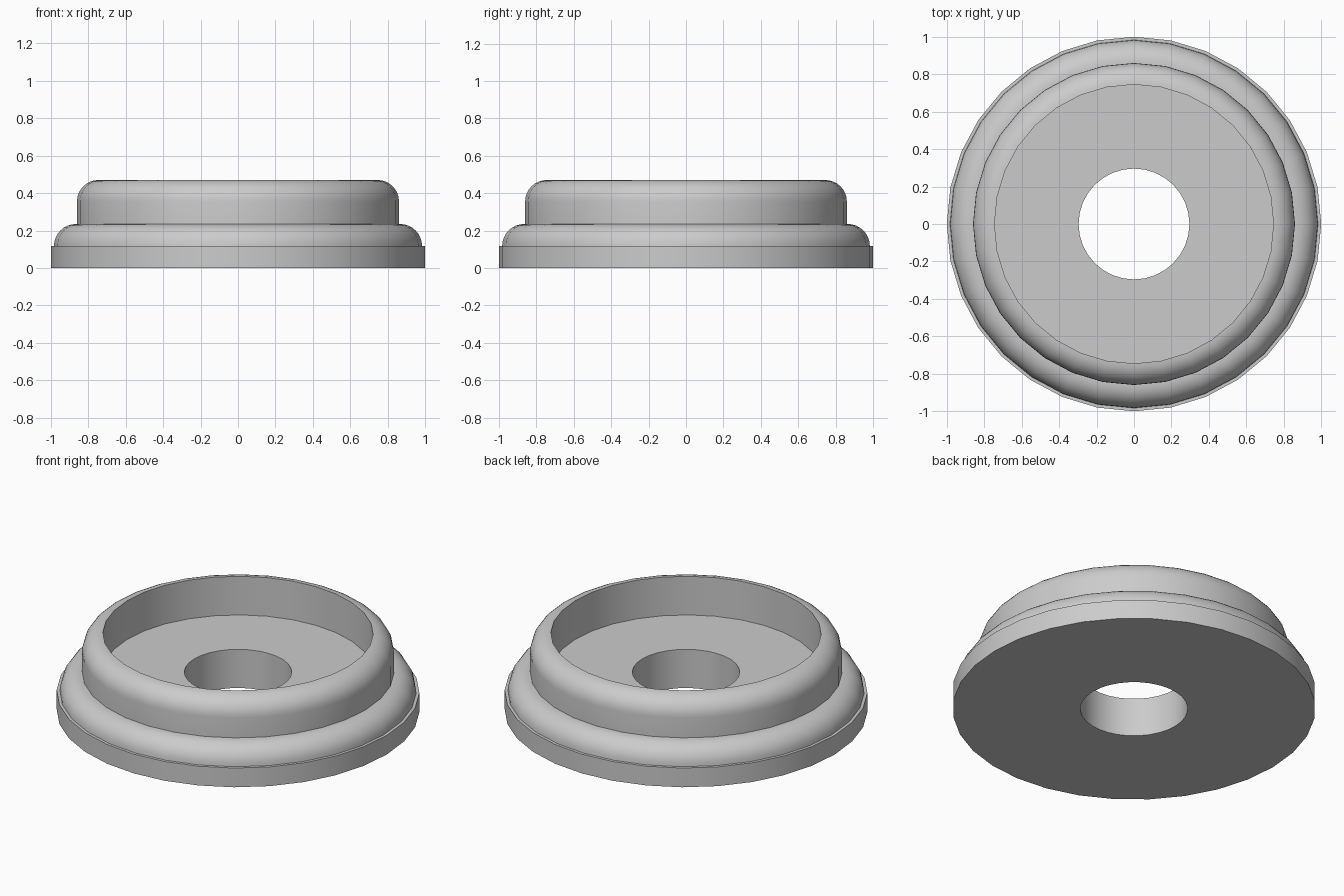
import bpy
import bmesh
from math import cos, sin, pi, radians

SEGMENTS = 32
ARC_STEPS = 8

cube = bpy.data.objects.get("Cube")
if cube:
    bpy.data.objects.remove(cube, do_unlink=True)

# Single plain grey
grey = bpy.data.materials.new("plain grey")
grey.use_nodes = True
grey.diffuse_color = (0.6, 0.6, 0.6, 1)
grey.node_tree.nodes["Principled BSDF"].inputs["Base Color"].default_value = (0.6, 0.6, 0.6, 1)


def rounded_edge(center_r, center_z, radius):
    """Quarter-round from the outer wall up to the flat top."""
    steps = [pi / 2 * i / ARC_STEPS for i in range(ARC_STEPS + 1)]
    return [(center_r + radius * cos(a), center_z + radius * sin(a)) for a in steps]


def lathe(name, profile):
    """Revolve a closed (radius, height) profile around z."""
    bm = bmesh.new()
    rings = []
    for i in range(SEGMENTS):
        a = 2 * pi * i / SEGMENTS
        rings.append([bm.verts.new((r * cos(a), r * sin(a), z)) for r, z in profile])
    count = len(profile)
    for i, ring in enumerate(rings):
        after = rings[(i + 1) % SEGMENTS]
        for j in range(count):
            k = (j + 1) % count
            bm.faces.new((ring[j], after[j], after[k], ring[k]))
    bmesh.ops.recalc_face_normals(bm, faces=bm.faces)
    mesh = bpy.data.meshes.new(name)
    bm.to_mesh(mesh)
    bm.free()
    mesh.materials.append(grey)
    obj = bpy.data.objects.new(name, mesh)
    bpy.context.collection.objects.link(obj)
    bpy.ops.object.select_all(action='DESELECT')
    obj.select_set(True)
    bpy.context.view_layer.objects.active = obj
    bpy.ops.object.shade_smooth_by_angle(angle=radians(30))
    return obj


# Bored base, stepped flange, raised collar and open recess in one profile
flange = [(0.296, 0), (1, 0), (1, 0.117)] + rounded_edge(0.865, 0.117, 0.118)
collar = [(0.86, 0.235)] + rounded_edge(0.745, 0.355, 0.115)
recess = [(0.745, 0.235), (0.296, 0.235)]
lathe("stepped_collar", flange + collar + recess)
